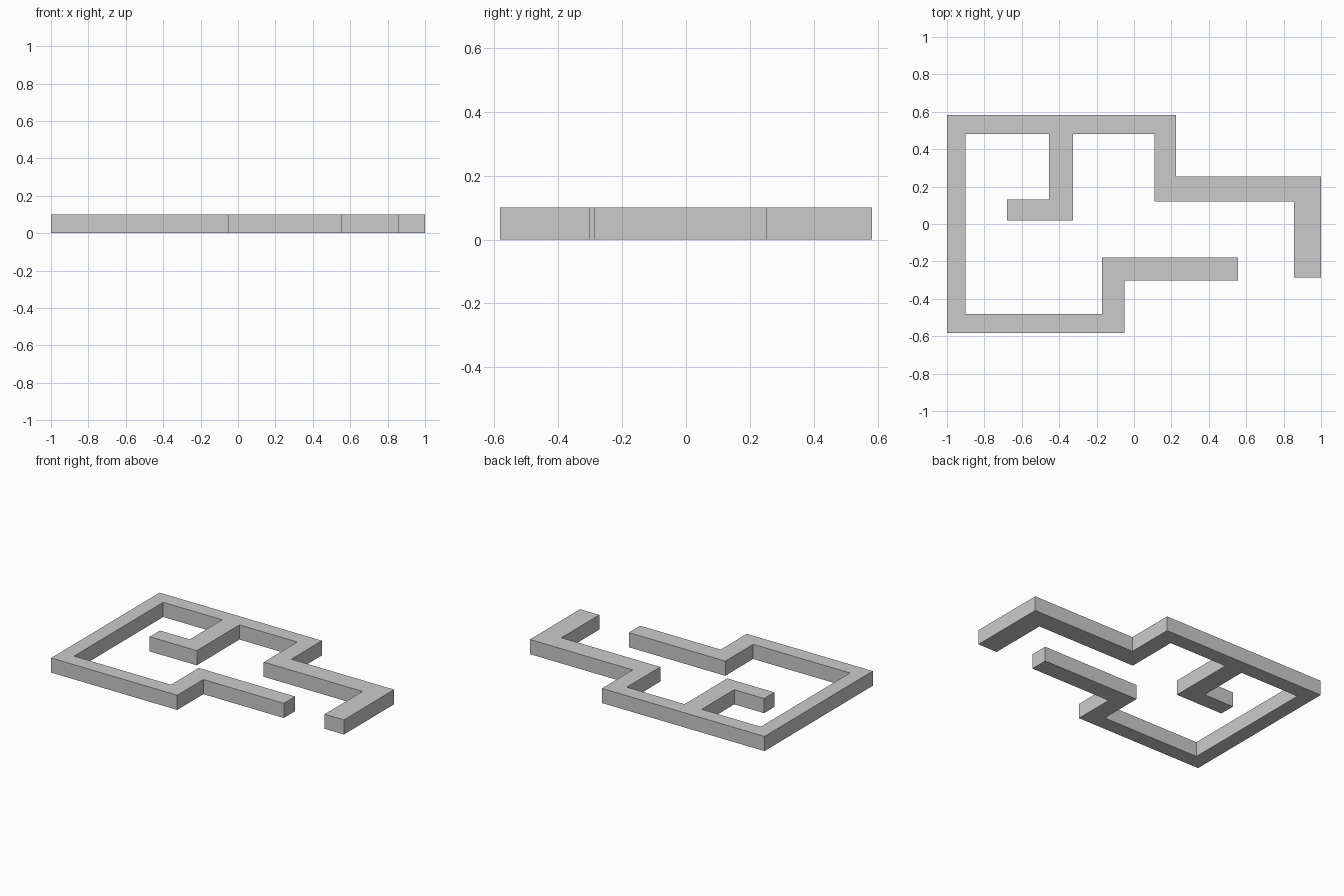
import bpy, bmesh
from mathutils import Vector

if "Cube" in bpy.data.objects:
    bpy.data.objects.remove(bpy.data.objects["Cube"])

HEIGHT = 0.1

# Outline of the connected walls, seen from above
outline = [
    # outer side: left wall, top wall, stepped right arm
    (-1.0, -0.583), (-1.0, 0.583), (0.225, 0.583), (0.225, 0.253),
    (1.0, 0.253), (1.0, -0.287), (0.855, -0.287), (0.855, 0.12),
    (0.11, 0.12), (0.11, 0.48),
    # inner hook hanging from the top wall
    (-0.325, 0.48), (-0.325, 0.02), (-0.68, 0.02), (-0.68, 0.13),
    (-0.455, 0.13), (-0.455, 0.48),
    # inner corner and stepped bottom arm
    (-0.9, 0.48), (-0.9, -0.48), (-0.17, -0.48), (-0.17, -0.18),
    (0.557, -0.18), (0.557, -0.302), (-0.05, -0.302), (-0.05, -0.583),
]

# Wall solid: one flat face extruded upward
bm = bmesh.new()
base = bm.faces.new([bm.verts.new((x, y, 0)) for x, y in outline])
top = bmesh.ops.extrude_face_region(bm, geom=[base], use_keep_orig=True)
bmesh.ops.translate(bm, vec=Vector((0, 0, HEIGHT)),
                    verts=[g for g in top["geom"] if isinstance(g, bmesh.types.BMVert)])
bmesh.ops.recalc_face_normals(bm, faces=bm.faces)

mesh = bpy.data.meshes.new("walls")
bm.to_mesh(mesh)
bm.free()
walls = bpy.data.objects.new("walls", mesh)
bpy.context.collection.objects.link(walls)
